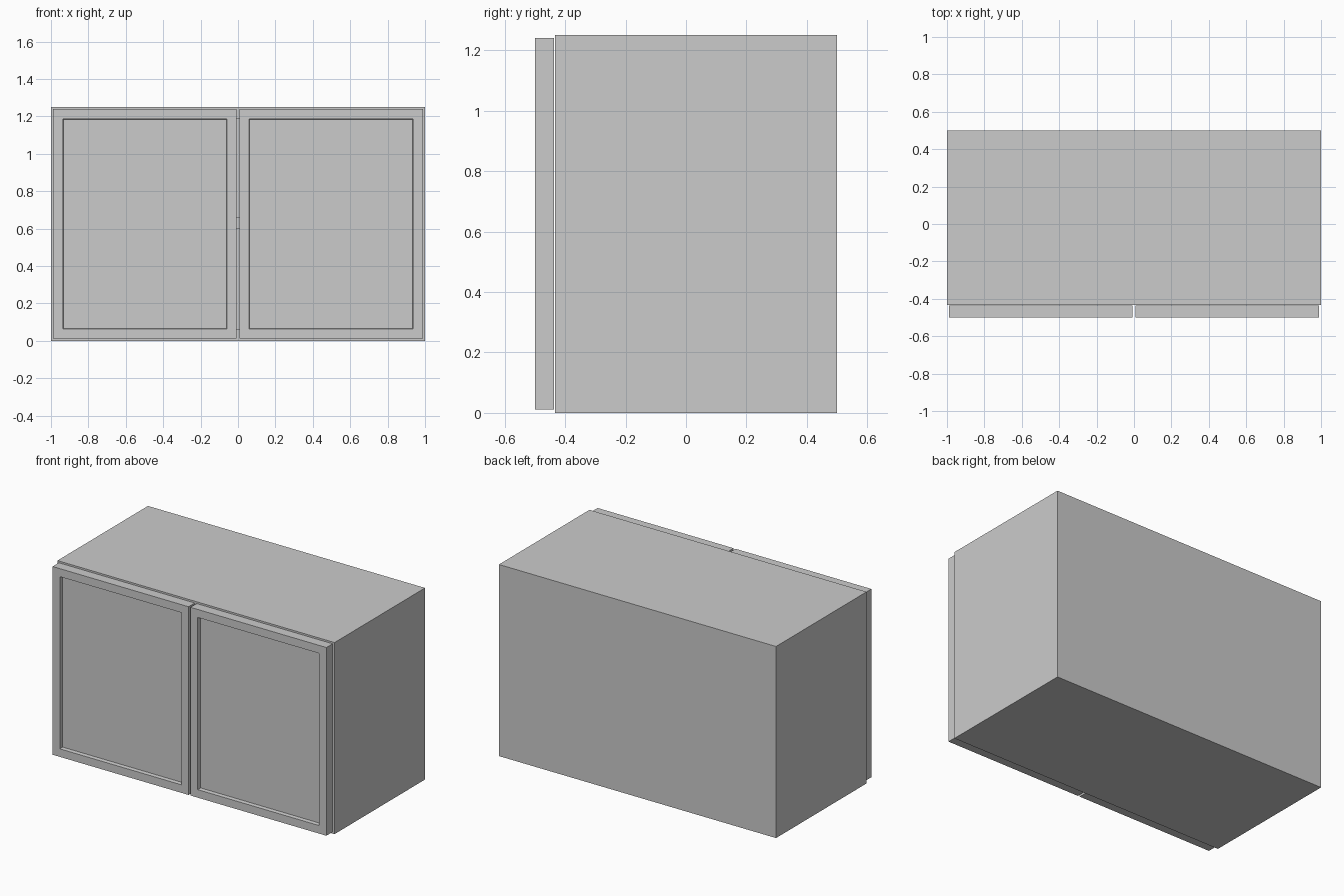
import bpy
import bmesh
from mathutils import Vector

if "Cube" in bpy.data.objects:
    bpy.data.objects.remove(bpy.data.objects["Cube"])

H = 1.25          # cabinet height
T = 0.06          # board thickness
FRONT = -0.433    # front plane of the carcass
BACK = 0.5


def finish(name, bm):
    bmesh.ops.recalc_face_normals(bm, faces=bm.faces)
    mesh = bpy.data.meshes.new(name)
    bm.to_mesh(mesh)
    bm.free()
    obj = bpy.data.objects.new(name, mesh)
    bpy.context.collection.objects.link(obj)
    return obj


def box_mesh(lo, hi):
    lo, hi = Vector(lo), Vector(hi)
    bm = bmesh.new()
    bmesh.ops.create_cube(bm, size=1)
    bmesh.ops.scale(bm, vec=hi - lo, verts=bm.verts)
    bmesh.ops.translate(bm, vec=(lo + hi) / 2, verts=bm.verts)
    return bm


def door(name, x0, x1):
    bm = box_mesh((x0, -0.5, 0.012), (x1, FRONT - 0.003, 1.24))
    bm.normal_update()
    face = min(bm.faces, key=lambda f: f.calc_center_median().y)
    # flat frame border, then the sunken centre panel with a slight draft
    bmesh.ops.inset_region(bm, faces=[face], thickness=0.074)
    bmesh.ops.inset_region(bm, faces=[face], thickness=0.004, depth=-0.025)
    return finish(name, bm)


# Top, back and bottom boards as one C-shaped profile
profile = [(FRONT, 0), (BACK, 0), (BACK, H), (FRONT, H),
           (FRONT, H - T), (BACK - T, H - T), (BACK - T, T), (FRONT, T)]
bm = bmesh.new()
cap = bm.faces.new([bm.verts.new((-1 + T, y, z)) for y, z in profile])
ext = bmesh.ops.extrude_face_region(bm, geom=[cap])
bmesh.ops.translate(bm, vec=(2 - 2 * T, 0, 0),
                    verts=[g for g in ext["geom"] if isinstance(g, bmesh.types.BMVert)])
if not cap.is_valid or len([f for f in bm.faces if len(f.verts) == 8]) < 2:
    bmesh.ops.holes_fill(bm, edges=bm.edges)
finish("top_back_bottom", bm)

# Side panels and the doors
for side, s in (("left", -1), ("right", 1)):
    a, b = sorted((s, s * (1 - T)))
    finish(side + "_side", box_mesh((a, FRONT, 0), (b, BACK, H)))
    a, b = sorted((s * 0.007, s * 0.988))
    door(side + "_door", a, b)

# Inner shelf
finish("shelf", box_mesh((-1 + T, FRONT, 0.6), (1 - T, BACK - T, 0.66)))
